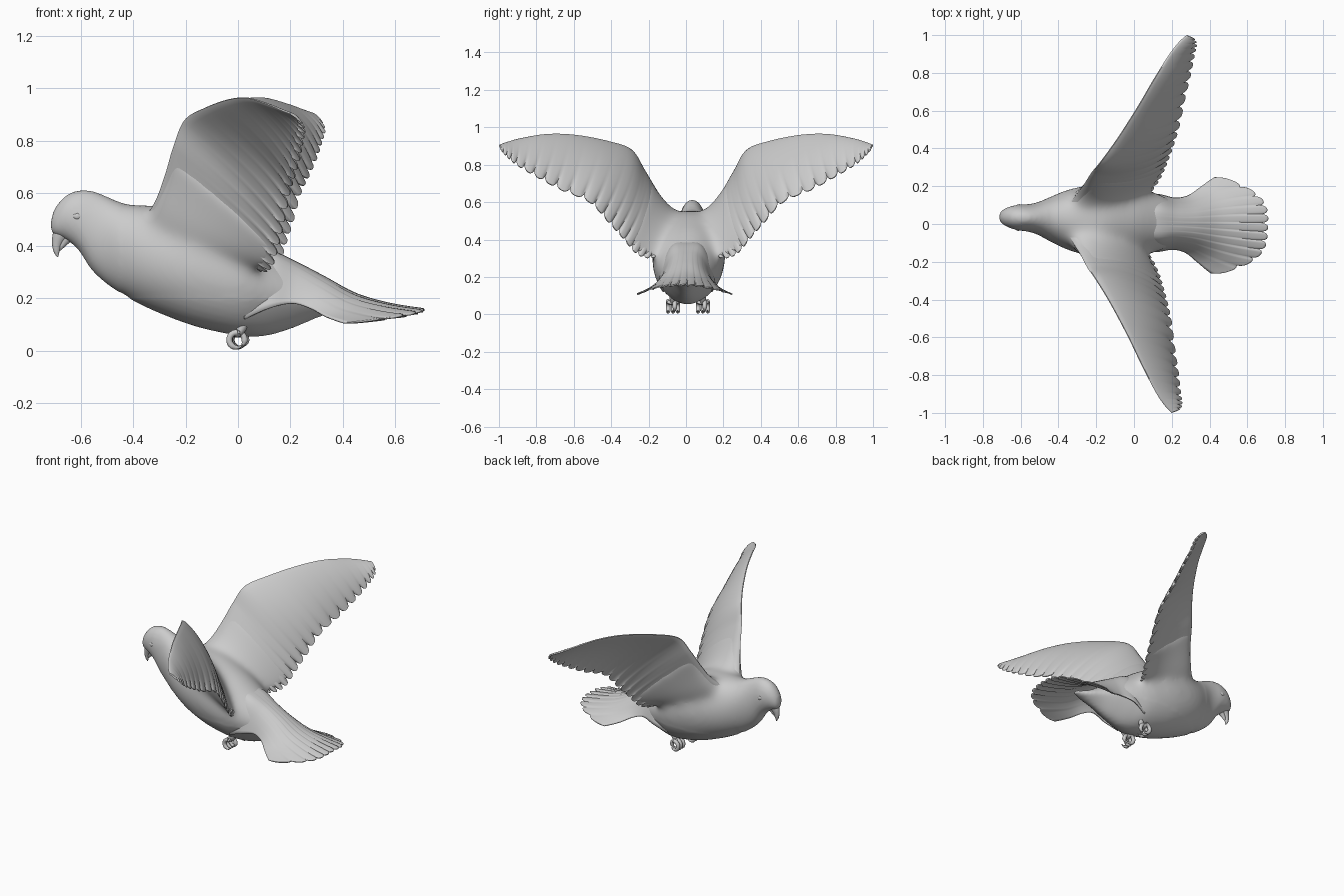
import bpy, bmesh, math
from mathutils import Matrix, Vector

cube = bpy.data.objects.get("Cube")
if cube:
    bpy.data.objects.remove(cube, do_unlink=True)

grey = bpy.data.materials.new("plain_grey")
grey.use_nodes = True
colour = (0.6, 0.6, 0.6, 1)
grey.diffuse_color = colour
grey.node_tree.nodes["Principled BSDF"].inputs["Base Color"].default_value = colour

# The whole bird is yawed slightly
POSE = Matrix.Translation((0, 0.01, 0)) @ Matrix.Rotation(math.radians(-2.3), 4, 'Z')


def spline(rows, t):
    """Catmull-Rom value of a list of tuples at t in 0..1."""
    n = len(rows) - 1
    s = min(max(t, 0), 1) * n
    i = min(int(s), n - 1)
    f = s - i
    a, b, c, d = (Vector(rows[min(max(j, 0), n)]) for j in (i - 1, i, i + 1, i + 2))
    return b + 0.5 * f * (c - a + f * (2 * a - 5 * b + 4 * c - d + f * (3 * (b - c) + d - a)))


def smooth_shade(mesh, angle):
    for p in mesh.polygons:
        p.use_smooth = True
    mesh.set_sharp_from_angle(angle=math.radians(angle))


def skin(name, *shells, closed=True, angle=50):
    """Surfaces through rings of points, capped when the rings are closed."""
    bm = bmesh.new()
    for rings in shells:
        grid = [[bm.verts.new(p) for p in ring] for ring in rings]
        n = len(grid[0])
        for a, b in zip(grid, grid[1:]):
            for j in range(n if closed else n - 1):
                k = (j + 1) % n
                bm.faces.new((a[j], a[k], b[k], b[j]))
        if closed:
            bm.faces.new(grid[0])
            bm.faces.new(grid[-1])
    bmesh.ops.recalc_face_normals(bm, faces=bm.faces)
    bm.transform(POSE)
    mesh = bpy.data.meshes.new(name)
    bm.to_mesh(mesh)
    bm.free()
    mesh.materials.append(grey)
    smooth_shade(mesh, angle)
    obj = bpy.data.objects.new(name, mesh)
    bpy.context.collection.objects.link(obj)
    return obj


def tube(name, path, squash=1.0, steps=16, sides=12):
    """Tapered tube along a path of (x, y, z, radius) lying in one x-z plane."""
    rings = []
    for i in range(steps + 1):
        t = i / steps
        p = spline(path, t)
        tan = (spline(path, t + 0.02) - spline(path, t - 0.02)).xyz.normalized()
        side = Vector((0, 1, 0))
        up = tan.cross(side)
        rings.append([p.xyz + p.w * (side * squash * math.cos(a) + up * math.sin(a))
                      for a in (math.tau * j / sides for j in range(sides))])
    return skin(name, rings)


# Wings: leading and trailing edges from root to tip
lead = [(-.36, .06, .50), (-.31, .13, .57), (-.27, .19, .67), (-.235, .25, .78),
        (-.19, .31, .88), (-.11, .43, .925), (-.01, .60, .958), (.07, .75, .963),
        (.15, .89, .94), (.20, .96, .92), (.24, 1.0, .905)]
trail = [(.06, .13, .32), (.11, .20, .30), (.145, .27, .325), (.17, .34, .405),
         (.195, .42, .495), (.22, .52, .60), (.245, .67, .665), (.27, .80, .735),
         (.285, .90, .795), (.295, .955, .84), (.28, .985, .875)]
thick = [(h, 0) for h in (.075, .06, .042, .03, .024, .018, .014, .011, .009, .007, .004)]
FEATHERS, CHORD = 21, 16


def wing_ring(t, sign, swell=0.0):
    """Section of a wing, with swell thickening it towards the underside."""
    a, b = spline(lead, t), spline(trail, t)
    chord = b - a
    span = sum((spline(e, t + .02) - spline(e, t - .02) for e in (lead, trail)), Vector((0, 0, 0)))
    up = chord.cross(span).normalized()
    notch = abs(2 * (t * FEATHERS % 1) - 1) ** 3
    cut = min(0.034 / chord.length, 0.3) * notch
    ring = []
    loop = [(j, 1) for j in range(CHORD + 1)] + [(j, -1) for j in range(CHORD, -1, -1)]
    for j, face in loop:
        k = (j / CHORD) ** 1.3
        bulge = 1.9 * math.sqrt(k) * (1 - k)
        half = (spline(thick, t)[0] + swell) * bulge + 0.0025
        bow = 0.24 * chord.length * k * (1 - k) - 0.003 * notch * k * k - 0.4 * swell * bulge
        p = a + chord * k * (1 - cut * k ** 4) + up * (bow + face * half)
        ring.append((p.x, sign * p.y, p.z))
    return ring


for side, sign in (("left", 1), ("right", -1)):
    skin(side + "_side_wing", [wing_ring(i / (FEATHERS * 8), sign)
                               for i in range(FEATHERS * 8 + 1)])

# Head and body: x, top, bottom, half width, keel narrowing
profile = [(-.715, .49, .46, .012, 0), (-.70, .54, .44, .035, 0), (-.66, .589, .425, .056, 0),
           (-.61, .611, .385, .068, 0), (-.56, .61, .31, .073, 0), (-.51, .592, .262, .086, 0),
           (-.45, .567, .22, .115, 0), (-.38, .557, .18, .15, 0), (-.28, .555, .135, .18, 0),
           (-.15, .54, .089, .195, 0), (0, .47, .058, .19, .1), (.1, .403, .056, .165, .3),
           (.2, .33, .083, .125, .4), (.3, .26, .124, .08, .4), (.38, .21, .153, .05, .2),
           (.46, .187, .172, .015, 0)]
trunk = []
for i in range(91):
    x, top, low, w, keel = spline(profile, i / 90)
    trunk.append([(x, w * math.cos(a) * (1 + keel * min(0, math.sin(a))),
                   (top + low) / 2 + (top - low) / 2 * math.sin(a))
                  for a in (math.tau * j / 40 for j in range(40))])
# Shoulders swell out of the trunk to meet the wings
shoulders = [[wing_ring(i / 60, sign, 0.06 * (1 - i / 18) ** 1.2) for i in range(18)]
             for sign in (1, -1)]
body = skin("body", trunk, *shoulders)
fuse = body.modifiers.new("fuse", 'REMESH')
fuse.mode = 'VOXEL'
fuse.voxel_size = 0.011
fused = bpy.data.meshes.new_from_object(body.evaluated_get(bpy.context.evaluated_depsgraph_get()))
body.modifiers.clear()
bm = bmesh.new()
bm.from_mesh(fused)
for turn in range(40):
    # Blend the shoulders strongly and the rest lightly
    soft = [v for v in bm.verts if turn < 3 or (-.45 < v.co.x < .25 and v.co.z > .2)]
    bmesh.ops.smooth_vert(bm, verts=soft, factor=0.5,
                          use_axis_x=True, use_axis_y=True, use_axis_z=True)
bm.to_mesh(body.data)
bm.free()
bpy.data.meshes.remove(fused)
smooth_shade(body.data, 80)

# Hooked beak in two halves
tube("upper_beak", [(-.645, 0, .475, .042), (-.675, 0, .445, .032), (-.69, 0, .41, .02),
                    (-.692, 0, .38, .012), (-.688, 0, .357, .002)], 0.75)
tube("lower_beak", [(-.635, 0, .45, .03), (-.66, 0, .42, .018), (-.676, 0, .395, .01),
                    (-.682, 0, .38, .002)], 0.8)

# Fan tail and rump: centre x, edge x, half width, centre z, edge z, squareness
fan = [(.02, .03, .13, .40, .12, 4), (.13, .12, .15, .378, .16, 4), (.23, .21, .135, .332, .18, 3),
       (.33, .28, .15, .28, .162, 2.4), (.45, .34, .195, .216, .132, 2),
       (.58, .39, .235, .178, .115, 2), (.71, .43, .265, .157, .105, 2)]
QUILLS = 11
rows = []
for i in range(41):
    u = i / 40
    xc, xe, w, zc, ze, square = spline(fan, u)
    row = []
    for j in range(QUILLS * 8 + 1):
        v = 2 * j / (QUILLS * 8) - 1
        f = 2 * (j / 8 % 1) - 1
        notch = abs(f) ** 3 * u ** 8
        x = xe + (xc - xe) * (1 - abs(v) ** 3.5) - 0.035 * notch * (1 - 0.6 * abs(v))
        z = ze + (zc - ze) * (1 - abs(v) ** square) + 0.004 * u * u * f * (1 - v * v)
        row.append((x, w * v * (1 - 0.05 * notch), z))
    rows.append(row)
tail = skin("fan_tail", rows, closed=False, angle=60)
shell = tail.modifiers.new("thickness", 'SOLIDIFY')
shell.thickness = 0.007
shell.offset = 0


# Curled feet, legs and closed eyes
def toe(name, y, start, end, radius):
    path = []
    for i in range(9):
        a = math.radians(start + (end - start) * i / 8)
        path.append((radius * math.cos(a), y, .041 + radius * math.sin(a),
                     .012 if i < 6 else .012 - .0035 * (i - 5)))
    tube(name, path, sides=10)


for side, sign in (("left", 1), ("right", -1)):
    y = sign * .08
    tube(side + "_side_leg", [(.04, y, .15, .028), (.02, y, .09, .018), (0, y, .062, .014)])
    for n, shift in enumerate((-.026, 0, .026)):
        toe(f"{side}_side_toe_{n + 1}", y + shift, 85, 320, .029)
    toe(side + "_side_hind_toe", y + .011, 95, -70, .028)
    tube(side + "_side_foot", [(-.012, y, .066, .012), (.0, y, .064, .014), (.012, y, .066, .012)], 2.6)
    tube(side + "_side_eyelid", [(-.628, sign * .062, .515, .003), (-.611, sign * .063, .512, .013),
                                 (-.594, sign * .064, .515, .003)], 0.6)
